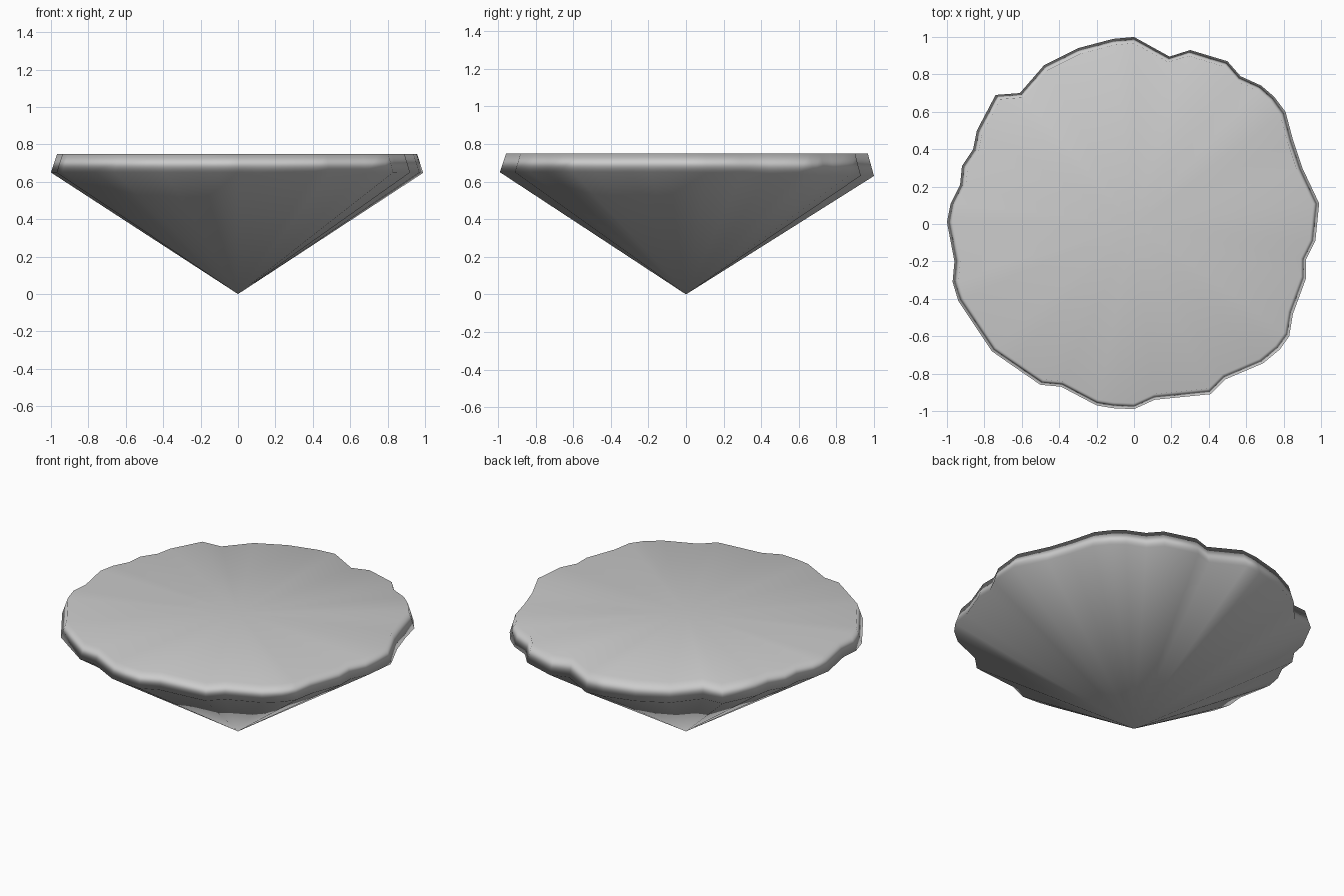
import bpy, bmesh

if "Cube" in bpy.data.objects:
    bpy.data.objects.remove(bpy.data.objects["Cube"])

# Irregular rim outline, counter-clockwise seen from above
OUTLINE = [
    (.99, .11), (.90, .30), (.85, .45), (.81, .60), (.75, .68), (.68, .74),
    (.57, .79), (.50, .87), (.30, .93), (.19, .895), (0, 1.0), (-.11, .99),
    (-.30, .94), (-.48, .85), (-.61, .70), (-.74, .69), (-.84, .50),
    (-.86, .40), (-.92, .31), (-.93, .21), (-.98, .11), (-1.0, .01),
    (-.96, -.20), (-.97, -.31), (-.94, -.41), (-.76, -.68), (-.66, -.75),
    (-.50, -.86), (-.39, -.87), (-.20, -.97), (-.11, -.985), (0, -.99),
    (.11, -.94), (.41, -.91), (.49, -.83), (.69, -.745), (.78, -.67),
    (.83, -.60), (.85, -.48), (.92, -.29), (.92, -.19), (.97, -.09),
]
RIM_Z, TOP_Z, TOP_SCALE = 0.65, 0.75, 0.967

bm = bmesh.new()


def ring(scale, z, tilt=0.0):
    return [bm.verts.new((x * scale, y * scale, z + tilt * max(y, 0)))
            for x, y in OUTLINE]


# Pointed underside, slanted rim band and flat top fan
tip = bm.verts.new((0, 0, 0))
centre = bm.verts.new((0, 0, TOP_Z))
low = ring(1.0, RIM_Z, -0.02)
high = ring(TOP_SCALE, TOP_Z)
n = len(OUTLINE)
for i in range(n):
    j = (i + 1) % n
    bm.faces.new((tip, low[j], low[i]))
    bm.faces.new((low[i], low[j], high[j], high[i]))
    bm.faces.new((high[i], high[j], centre))

mesh = bpy.data.meshes.new("pointed_disc")
bm.to_mesh(mesh)
bm.free()
mesh.shade_smooth()
disc = bpy.data.objects.new("pointed_disc", mesh)
bpy.context.collection.objects.link(disc)

# Keep the large top flat while the rim shades softly
disc.modifiers.new("soft_rim", 'WEIGHTED_NORMAL')
